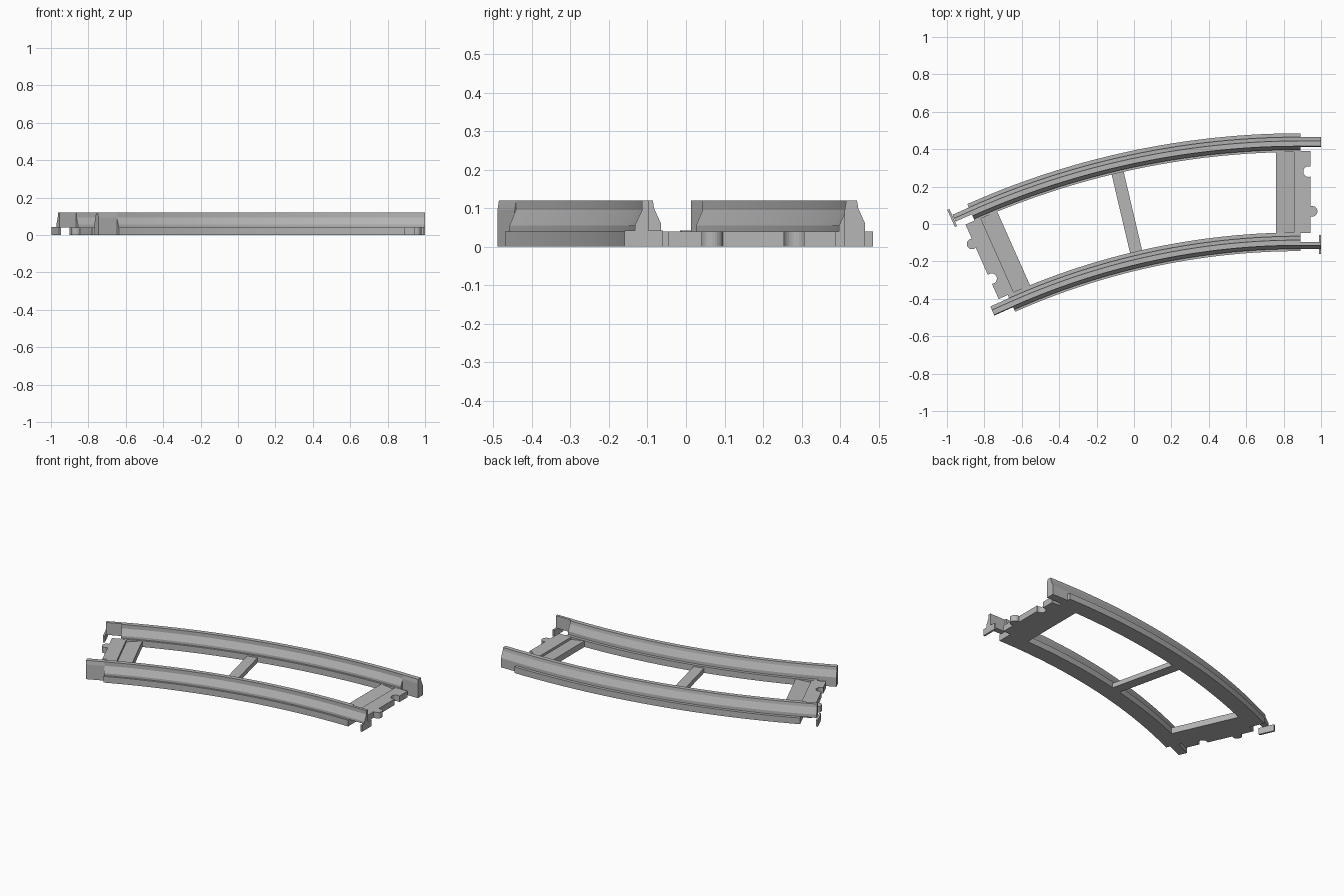
import bpy, bmesh, math

cube = bpy.data.objects.get("Cube")
if cube:
    bpy.data.objects.remove(cube, do_unlink=True)

grey = bpy.data.materials.new("light_grey")
grey.use_nodes = True
COLOUR = (0.47, 0.47, 0.47, 1)
grey.diffuse_color = COLOUR
grey.node_tree.nodes["Principled BSDF"].inputs["Base Color"].default_value = COLOUR

CX, CY = 0.89, -3.895          # centre of the curve
SWEEP = math.radians(24)
INNER, OUTER = 3.75, 4.28      # inner edge radius of each rail
SEGMENTS = 28


def place(angle, radius, along=0.0):
    """Point at a radius, shifted along the tangent (positive = leftwards)."""
    s, c = math.sin(angle), math.cos(angle)
    return CX - s * radius - c * along, CY + c * radius - s * along


def right_end(t, r):
    return place(0, r, -t)


def left_end(t, r):
    return place(SWEEP, r, t)


def loft(name, sections):
    """Closed solid through a list of equal cross-sections."""
    bm = bmesh.new()
    rings = [[bm.verts.new(p) for p in sec] for sec in sections]
    n = len(rings[0])
    for a, b in zip(rings, rings[1:]):
        for i in range(n):
            j = (i + 1) % n
            bm.faces.new((a[i], a[j], b[j], b[i]))
    bm.faces.new(rings[0])
    bm.faces.new(rings[-1][::-1])
    bmesh.ops.recalc_face_normals(bm, faces=bm.faces)
    mesh = bpy.data.meshes.new(name)
    bm.to_mesh(mesh)
    bm.free()
    mesh.materials.append(grey)
    obj = bpy.data.objects.new(name, mesh)
    bpy.context.collection.objects.link(obj)
    return obj


def straight(name, end, radius, profile, t0, t1):
    """Profile of (offset, height) run straight out of a track end."""
    loft(name, [[(*end(t, radius + d), z) for d, z in profile] for t in (t0, t1)])


def slab(name, outline, z0, z1):
    loft(name, [[(x, y, z) for x, y in outline] for z in (z0, z1)])


def box(d0, d1, z0, z1):
    return [(d0, z0), (d1, z0), (d1, z1), (d0, z1)]


# Rail cross-section: flat foot and flared head
INSIDE = [(0.012, 0.04), (0.012, 0.055), (0.031, 0.095), (0.031, 0.12)]
OUTSIDE = [(0.059, 0.12), (0.062, 0.1), (0.08, 0.06), (0.08, 0.04)]
RAIL = [(0, 0), (0, 0.04)] + INSIDE + OUTSIDE + [(0.1, 0.04), (0.1, 0)]

for name, radius in (("inner_rail", INNER), ("outer_rail", OUTER)):
    sections = []
    for i in range(SEGMENTS + 1):
        a = SWEEP * i / SEGMENTS
        sections.append([(*place(a, radius + d), z) for d, z in RAIL])
    rail = loft(name, sections)
    bpy.context.view_layer.objects.active = rail
    rail.select_set(True)
    bpy.ops.object.shade_smooth_by_angle(angle=math.radians(15))
    rail.select_set(False)

# Socket ends: full head on a narrow foot
SOCKET = [(0.027, 0), (0.027, 0.095), (0.031, 0.12)] + OUTSIDE + [(0.08, 0)]
straight("right_socket", right_end, OUTER, SOCKET, 0, 0.11)
straight("left_socket", left_end, INNER, SOCKET, 0, 0.11)

# Hook ends: raised half head with a low cross bar
straight("right_hook", right_end, INNER,
         INSIDE + [(0.048, 0.12), (0.048, 0.04)], 0, 0.11)
straight("left_hook", left_end, OUTER,
         [(0.04, 0.04), (0.04, 0.12)] + OUTSIDE, 0, 0.095)
straight("right_hook_bar", right_end, INNER, box(-0.015, 0.085, 0, 0.042), 0.098, 0.11)
straight("left_hook_bar", left_end, OUTER, box(0.015, 0.115, 0, 0.042), 0.098, 0.11)

# End ties with one round tab and one round notch
EDGE, STEP, BACK, KNOB = 0.053, -0.035, -0.13, 0.028
TIE_LOW, TIE_HIGH = INNER + 0.098, OUTER + 0.004
LOW_KNOB, HIGH_KNOB = 3.963, 4.175


def arc(r, is_tab):
    """Points of a tab or notch on the tie edge, in order of rising radius."""
    centre = EDGE + (0.01 if is_tab else -0.01)
    a = math.acos((EDGE - centre) / KNOB)
    start, stop = (-a, a) if is_tab else (-a, a - 2 * math.pi)
    pts = []
    for i in range(17):
        b = start + (stop - start) * i / 16
        pts.append((centre + KNOB * math.cos(b), r + KNOB * math.sin(b)))
    return pts


for side, end, low_is_tab in (("right", right_end, True), ("left", left_end, False)):
    outline = [(STEP, TIE_LOW), (EDGE, TIE_LOW)]
    outline += arc(LOW_KNOB, low_is_tab) + arc(HIGH_KNOB, not low_is_tab)
    outline += [(EDGE, TIE_HIGH), (STEP, TIE_HIGH)]
    slab(side + "_tie_plate", [end(t, r) for t, r in outline], 0, 0.039)
    # Sloping inner half of the tie
    ramp = [(BACK, 0), (BACK, 0.039), (STEP, 0.024), (STEP, 0)]
    loft(side + "_tie_ramp",
         [[(*end(t, r), z) for t, z in ramp] for r in (TIE_LOW, TIE_HIGH)])

# Thin tie across the middle
MID = math.radians(13.2)
HALF = 0.033
slab("middle_tie", [place(MID, r, t) for r, t in (
    (TIE_LOW, -HALF), (TIE_LOW, HALF), (TIE_HIGH, HALF), (TIE_HIGH, -HALF))], 0, 0.03)
